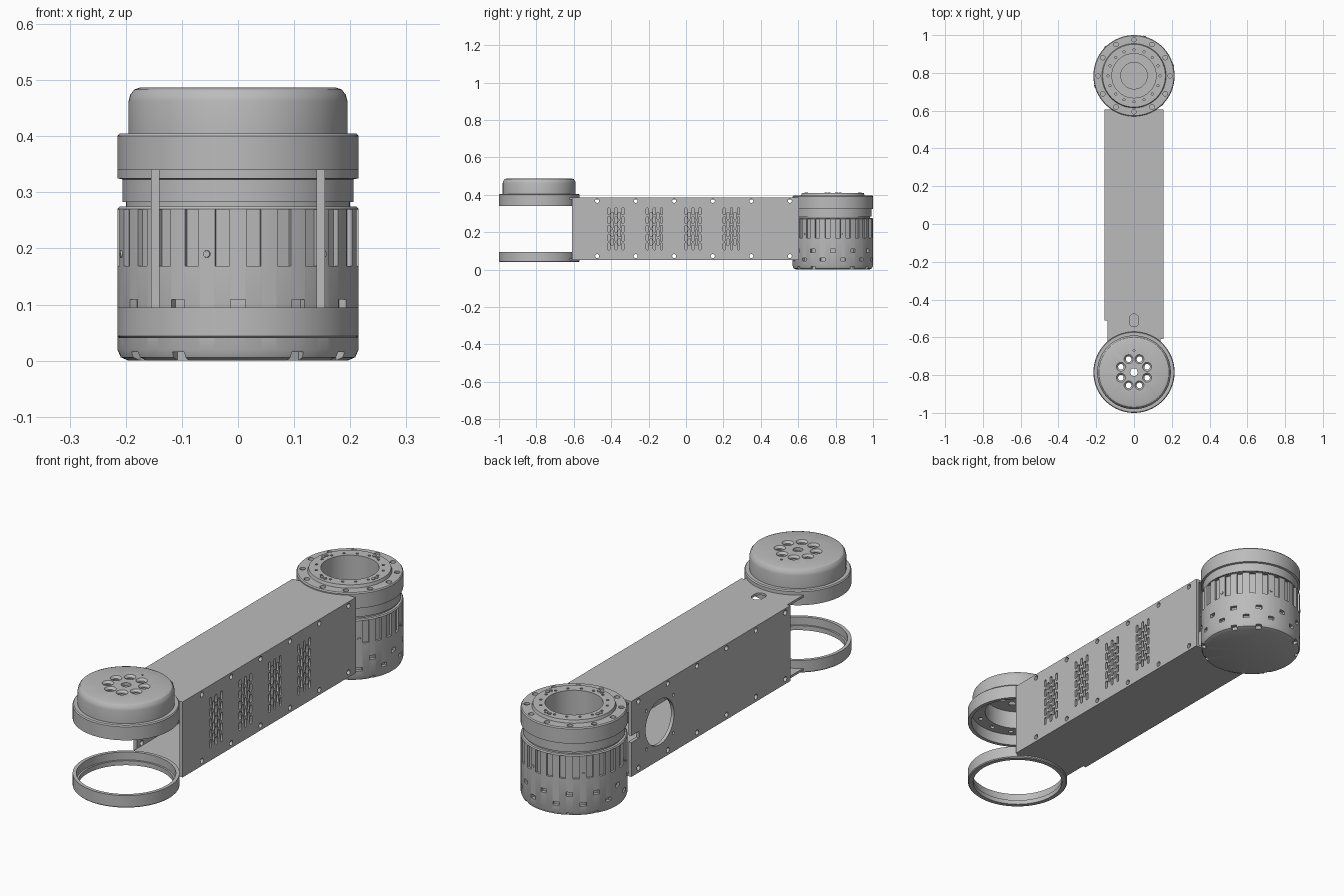
import bpy, bmesh
from math import pi, sin, cos, radians
from mathutils import Matrix, Vector

cube = bpy.data.objects.get("Cube")
if cube:
    bpy.data.objects.remove(cube, do_unlink=True)

grey = bpy.data.materials.new("machined grey")
grey.use_nodes = True
GREY = (0.5, 0.5, 0.5, 1)
grey.diffuse_color = GREY
grey.node_tree.nodes["Principled BSDF"].inputs["Base Color"].default_value = GREY

END = 0.785   # distance of both joint axes from the middle


def finish(name, bm):
    bmesh.ops.recalc_face_normals(bm, faces=bm.faces)
    mesh = bpy.data.meshes.new(name)
    bm.to_mesh(mesh)
    bm.free()
    mesh.materials.append(grey)
    ob = bpy.data.objects.new(name, mesh)
    bpy.context.collection.objects.link(ob)
    return ob


def smooth(ob):
    ob.data.shade_smooth()
    ob.data.set_sharp_from_angle(angle=radians(30))


def lathe(name, profile, y, steps=96):
    """Spin a closed (radius, height) outline about a vertical axis."""
    bm = bmesh.new()
    rings = [[bm.verts.new((r * cos(2 * pi * i / steps), y + r * sin(2 * pi * i / steps), z))
              for r, z in profile] for i in range(steps)]
    n = len(profile)
    for i in range(steps):
        a, b = rings[i], rings[(i + 1) % steps]
        for j in range(n):
            k = (j + 1) % n
            if profile[j][0] or profile[k][0]:
                bm.faces.new((a[j], b[j], b[k], a[k]))
    bmesh.ops.remove_doubles(bm, verts=bm.verts, dist=1e-5)
    return finish(name, bm)


def box(bm, centre, size, turn=Matrix()):
    m = turn @ Matrix.Translation(centre) @ Matrix.Diagonal((*size, 1))
    bmesh.ops.create_cube(bm, size=1, matrix=m)


def rod(bm, centre, r, depth, axis="Z", stretch=0, r2=None, segs=16):
    """Cylinder, cone or (with stretch) a rounded slot prism."""
    got = bmesh.ops.create_cone(bm, cap_ends=True, segments=segs, radius1=r,
                                radius2=r if r2 is None else r2, depth=depth,
                                matrix=Matrix.Rotation(pi / segs, 4, "Z"))
    for v in got["verts"]:
        v.co.y += stretch if v.co.y > 0 else -stretch
    m = Matrix.Translation(centre)
    if axis == "X":   # local y becomes world z
        m = m @ Matrix(((0, 0, 1, 0), (1, 0, 0, 0), (0, 1, 0, 0), (0, 0, 0, 1)))
    bmesh.ops.transform(bm, matrix=m, verts=got["verts"])


def spoke(angle, y=END):
    return Matrix.Translation((0, y, 0)) @ Matrix.Rotation(radians(angle), 4, "Z")


def around(angle, r, z, y=END):
    return spoke(angle, y) @ Vector((r, 0, z))


def cut(ob, bm):
    """Subtract the gathered shapes and bake the result."""
    tool = finish("cutter", bm)
    tool.hide_render = True
    mod = ob.modifiers.new("cut", "BOOLEAN")
    mod.operation, mod.solver, mod.object = "DIFFERENCE", "EXACT", tool
    deps = bpy.context.evaluated_depsgraph_get()
    mesh = bpy.data.meshes.new_from_object(ob.evaluated_get(deps))
    ob.modifiers.clear()
    ob.data = mesh
    bpy.data.objects.remove(tool, do_unlink=True)


# Motor: drum, waist, top flange and hollow shaft
motor = lathe("motor_housing", [
    (0, 0), (0.195, 0), (0.209, 0.006), (0.215, 0.02), (0.215, 0.27), (0.211, 0.275),
    (0.2, 0.275), (0.2, 0.283), (0.206, 0.283), (0.206, 0.323), (0.215, 0.325),
    (0.215, 0.39), (0.211, 0.395), (0.17, 0.395), (0.166, 0.408), (0.117, 0.408),
    (0.117, 0.2), (0.07, 0.2), (0.07, 0.19), (0, 0.19)], END)
bm = bmesh.new()
for i in range(24):                       # cooling grooves
    box(bm, (0.22, 0, 0.219), (0.03, 0.026, 0.1), spoke(7.5 + 15 * i))
for i in range(12):                       # two staggered rows of windows
    box(bm, (0.215, 0, 0.1), (0.03, 0.026, 0.018), spoke(30 * i))
    box(bm, (0.215, 0, 0.054), (0.03, 0.026, 0.016), spoke(15 + 30 * i))
    rod(bm, around(30 * i, 0.191, 0.395), 0.012, 0.02)
for quarter in range(0, 360, 90):         # bottom edge notches
    for a in (30, 60):
        box(bm, (0.21, 0, 0.004), (0.03, 0.024, 0.022), spoke(quarter + a))
for i in range(16):                       # output flange holes
    rod(bm, around(22.5 * i, 0.137, 0.408), 0.006, 0.02, segs=10)
cut(motor, bm)
smooth(motor)

# Motor screws
bm = bmesh.new()
for quarter in range(0, 360, 90):
    for a in (75, 82):
        rod(bm, around(quarter + a, 0.146, 0.409), 0.008, 0.006, segs=12)
for i in range(6):
    p = around(-105 + 60 * i, 0.213, 0.19)
    turn = spoke(-105 + 60 * i)
    got = bmesh.ops.create_cone(bm, cap_ends=True, segments=12, radius1=0.008, radius2=0.006,
                                depth=0.01, matrix=turn @ Matrix.Translation((0.213, 0, 0.19))
                                @ Matrix.Rotation(pi / 2, 4, "Y"))
smooth(finish("motor_screws", bm))

# Elbow cap: hollow cover open underneath
cap = lathe("elbow_cap", [
    (0.215, 0.34), (0.215, 0.4), (0.211, 0.405), (0.195, 0.405), (0.195, 0.462),
    (0.192, 0.474), (0.185, 0.483), (0.174, 0.487), (0.02, 0.487), (0.02, 0.472),
    (0.14, 0.472), (0.14, 0.39), (0.199, 0.39), (0.199, 0.34)], -END)
bm = bmesh.new()
for i in range(8):                        # countersunk bolt circle
    p = around(22.5 + 45 * i, 0.075, 0.48, -END)
    rod(bm, p, 0.015, 0.06, segs=20)
cut(cap, bm)
bm = bmesh.new()
for i in range(8):
    rod(bm, around(22.5 + 45 * i, 0.075, 0.484, -END), 0.015, 0.012, r2=0.027, segs=20)
for i in range(12):                       # screw holes in the underside
    rod(bm, around(30 * i, 0.17, 0.39, -END), 0.01, 0.02, segs=12)
rod(bm, (0, -0.67, 0.487), 0.005, 0.02, segs=10)
cut(cap, bm)
smooth(cap)

# Lower support ring
smooth(lathe("lower_ring", [
    (0.211, 0.04), (0.215, 0.044), (0.215, 0.095), (0.2, 0.095), (0.2, 0.06),
    (0.192, 0.06), (0.192, 0.04)], -END))

# Arm plates, hollowed to fit the ring and the motor
for name, z in (("arm_top_plate", 0.38), ("arm_bottom_plate", 0.055)):
    bm = bmesh.new()
    box(bm, (0, -0.0175, z), (0.281, 1.245, 0.01))
    plate = finish(name, bm)
    bm = bmesh.new()
    rod(bm, (0, -END, z), 0.205, 0.1, segs=96)
    rod(bm, (0, END, z), 0.21, 0.1, segs=96)
    if z > 0.2:
        rod(bm, (0, -0.51, z), 0.025, 0.1, stretch=0.009, segs=24)
    cut(plate, bm)
    smooth(plate)

# Arm side walls, open at both ends
for name, side, front in (("arm_left_wall", 1, -0.61), ("arm_right_wall", -1, -0.51)):
    bm = bmesh.new()
    box(bm, (side * 0.1475, (front + 0.605) / 2, 0.2175), (0.015, 0.605 - front, 0.335))
    wall = finish(name, bm)
    x = side * 0.1475
    bm = bmesh.new()
    for i in range(6):                    # edge screw holes
        for z in (0.072, 0.367):
            rod(bm, (x, -0.475 + 0.206 * i, z), 0.011, 0.1, "X", segs=16)
    if side > 0:                          # clusters of vent slots
        for c in range(4):
            for col in range(-2, 3):
                rows = 4 if col % 2 else 5
                for k in range(rows):
                    rod(bm, (x, -0.375 + 0.206 * c + 0.019 * col,
                             0.2175 + 0.047 * (k - (rows - 1) / 2)),
                        0.0065, 0.1, "X", stretch=0.012, segs=12)
    else:                                 # cable opening, fixing holes, end notch
        rod(bm, (x, 0.405, 0.2175), 0.1, 0.1, "X", segs=48)
        for dy in (-0.095, 0.095):
            for dz in (-0.085, 0.085):
                rod(bm, (x, 0.405 + dy, 0.2175 + dz), 0.007, 0.1, "X", segs=12)
        box(bm, (x, 0.59, 0.2175), (0.1, 0.08, 0.03))
    cut(wall, bm)
    smooth(wall)
